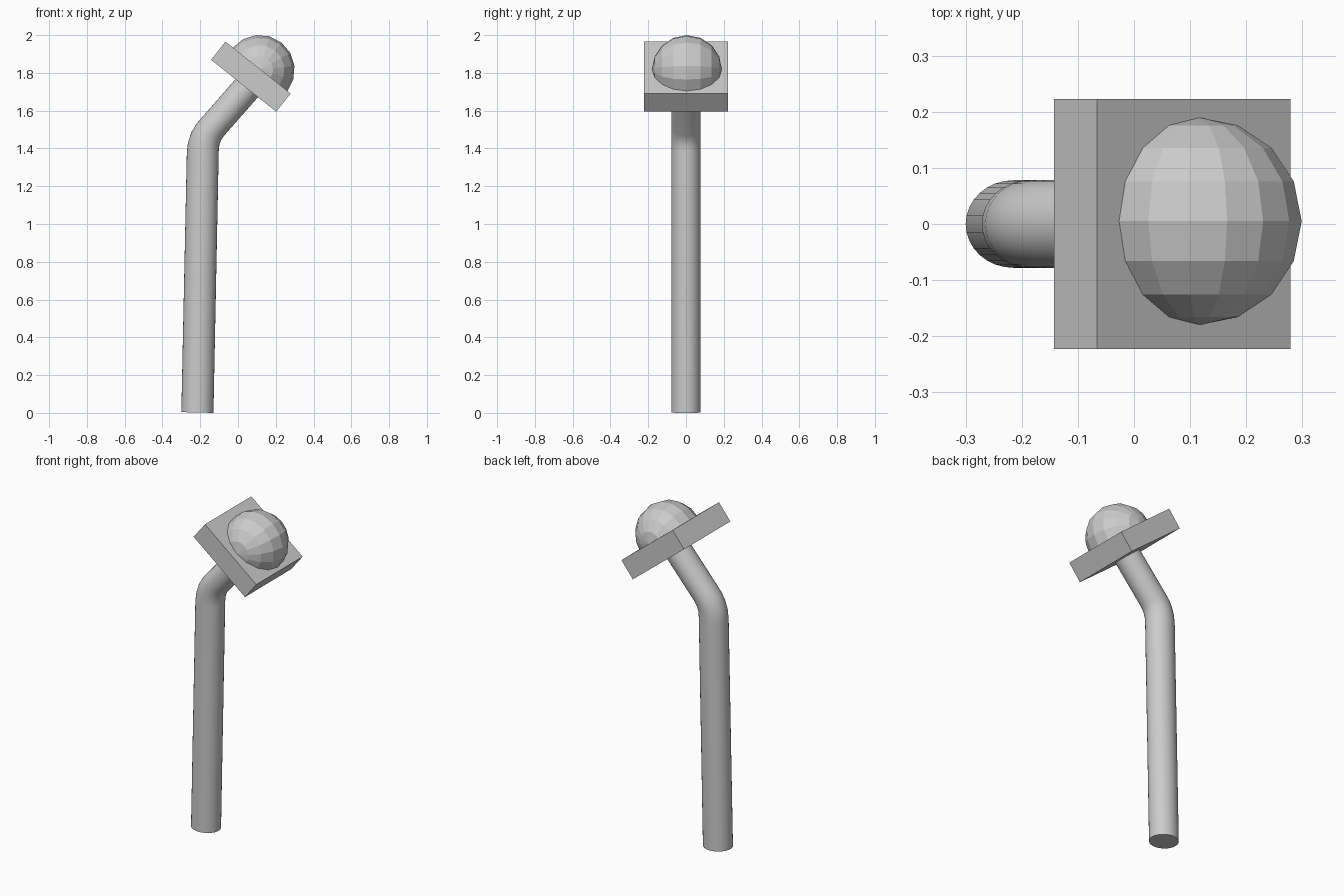
import bpy, bmesh
from math import radians, pi, cos, sin
from mathutils import Matrix, Vector

if "Cube" in bpy.data.objects:
    bpy.data.objects.remove(bpy.data.objects["Cube"])

TILT = radians(38.5)


def make_object(name, bm):
    bmesh.ops.recalc_face_normals(bm, faces=bm.faces[:])
    mesh = bpy.data.meshes.new(name)
    bm.to_mesh(mesh)
    bm.free()
    obj = bpy.data.objects.new(name, mesh)
    bpy.context.collection.objects.link(obj)
    return obj


def place(obj, x, y, z):
    obj.location = (x, y, z)
    obj.rotation_euler = (0, TILT, 0)


# Bent pole: each section is given by its left and right edge in the xz plane
sections = [
    ((-0.300, 0.004), (-0.130, 0.000)),
    ((-0.271, 1.375), (-0.102, 1.385)),
    ((-0.265, 1.430), (-0.101, 1.405)),
    ((-0.247, 1.485), (-0.097, 1.425)),
    ((-0.222, 1.528), (-0.089, 1.445)),
    ((-0.190, 1.565), (-0.076, 1.465)),
    ((0.000, 1.782), (0.115, 1.682)),
]
SIDES, HALF_Y = 32, 0.078
bm = bmesh.new()
rings = []
for (lx, lz), (rx, rz) in sections:
    left, right = Vector((lx, 0, lz)), Vector((rx, 0, rz))
    mid, half = (left + right) / 2, (right - left) / 2
    rings.append([bm.verts.new(mid + half * cos(a) + Vector((0, HALF_Y * sin(a), 0)))
                  for a in (2 * pi * i / SIDES for i in range(SIDES))])
for low, high in zip(rings, rings[1:]):
    for i in range(SIDES):
        j = (i + 1) % SIDES
        bm.faces.new((low[i], low[j], high[j], high[i]))
bm.faces.new(rings[0][::-1])
bm.faces.new(rings[-1])
pole = make_object("bent_pole", bm)
bpy.context.view_layer.objects.active = pole
pole.select_set(True)
bpy.ops.object.shade_smooth_by_angle(angle=radians(40))

# Tilted square plate
bm = bmesh.new()
bmesh.ops.create_cube(bm, size=1)
bmesh.ops.scale(bm, vec=(0.441, 0.445, 0.123), verts=bm.verts[:])
place(make_object("square_plate", bm), 0.068, 0, 1.78)

# Faceted half dome with its poles along y
bm = bmesh.new()
bmesh.ops.create_uvsphere(bm, u_segments=16, v_segments=8, radius=0.185,
                          matrix=Matrix.Rotation(pi / 2, 4, 'X'))
bmesh.ops.bisect_plane(bm, geom=bm.verts[:] + bm.edges[:] + bm.faces[:], dist=1e-5,
                       plane_co=(0, 0, 0), plane_no=(0, 0, 1), clear_inner=True)
bmesh.ops.holes_fill(bm, edges=[e for e in bm.edges if e.is_boundary], sides=0)
place(make_object("dome", bm), 0.115, 0.005, 1.816)
